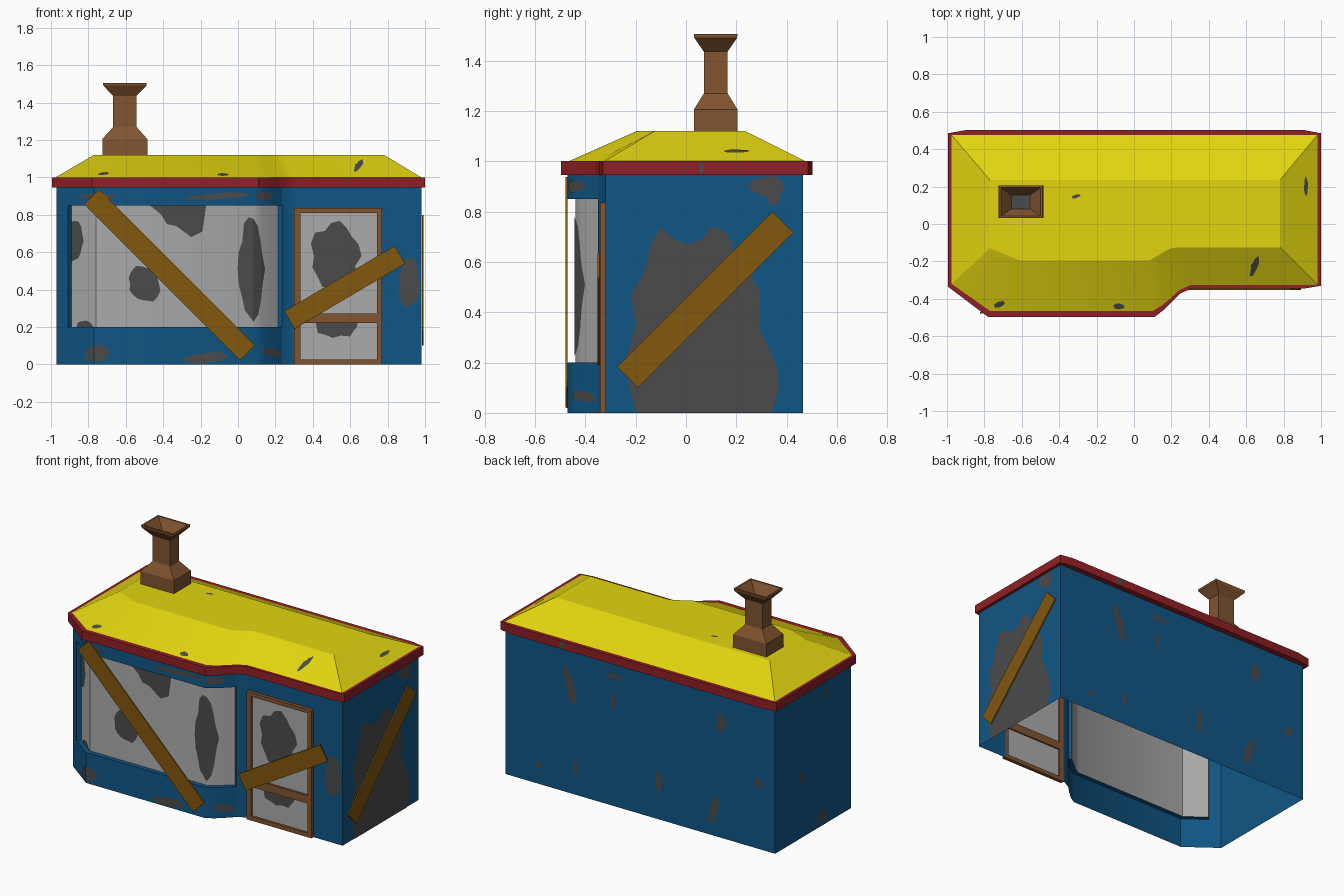
import bpy, bmesh, math, random
from mathutils import Vector

if "Cube" in bpy.data.objects:
    bpy.data.objects.remove(bpy.data.objects["Cube"])

random.seed(4)


def material(name, rgb):
    m = bpy.data.materials.new(name)
    m.diffuse_color = (*rgb, 1)
    m.use_nodes = True
    m.node_tree.nodes["Principled BSDF"].inputs["Base Color"].default_value = m.diffuse_color
    return m


BLUE = material("blue_paint", (.005, .093, .235))
YELLOW = material("yellow_roof", (.76, .66, .005))
RED = material("red_trim", (.28, .014, .018))
GLASS = material("grey_glass", (.41, .41, .41))
DARK = material("dark_patches", (.07, .07, .07))
PLANK = material("plank_wood", (.223, .095, .004))
BROWN = material("brown_wood", (.223, .089, .03))


def finish(name, bm, mat, smooth=None, recalc=True):
    bmesh.ops.remove_doubles(bm, verts=bm.verts, dist=1e-4)
    if recalc:
        bmesh.ops.recalc_face_normals(bm, faces=bm.faces)
    me = bpy.data.meshes.new(name)
    bm.to_mesh(me)
    bm.free()
    me.materials.append(mat)
    if smooth:
        me.shade_smooth()
        me.set_sharp_from_angle(angle=math.radians(smooth))
    ob = bpy.data.objects.new(name, me)
    bpy.context.collection.objects.link(ob)
    return ob


def loft(bm, loops, closed=True, cap=False):
    rows = [[bm.verts.new(p) for p in lp] for lp in loops]
    n = len(rows[0])
    for a, b in zip(rows, rows[1:]):
        for i in range(n if closed else n - 1):
            j = (i + 1) % n
            bm.faces.new((a[i], a[j], b[j], b[i]))
    if cap:
        bm.faces.new(rows[-1])


def at(path, z):
    return [(x, y, z) for x, y in path]


def strip(bm, path, z0, z1):
    loft(bm, [at(path, z0), at(path, z1)], closed=False)


def box(bm, lo, hi):
    r = [(lo[0], lo[1]), (hi[0], lo[1]), (hi[0], hi[1]), (lo[0], hi[1])]
    loft(bm, [at(r, lo[2]), at(r, hi[2])], cap=True)
    bm.faces.new([bm.verts.new(p) for p in reversed(at(r, lo[2]))])


# Matching plan outlines, anticlockwise from the front left corner
wall = [(-.97, -.32), (-.77, -.47), (.09, -.47), (.14, -.44), (.19, -.395), (.235, -.35), (.29, -.32),
        (.9, -.32), (.98, -.32), (.98, .465), (.9, .465), (-.9, .465), (-.97, .465)]
rim = [(-.995, -.335), (-.78, -.497), (.11, -.497), (.165, -.455), (.21, -.41), (.25, -.37), (.31, -.345),
       (.91, -.345), (1, -.33), (1, .485), (.91, .502), (-.9, .502), (-.995, .485)]
eave = [(-.975, -.32), (-.77, -.465), (.1, -.465), (.15, -.435), (.2, -.395), (.24, -.355), (.3, -.327),
        (.9, -.325), (.98, -.325), (.98, .475), (.9, .475), (-.9, .475), (-.975, .475)]
ridge = [(-.77, -.13), (-.61, -.195), (.08, -.195), (.125, -.17), (.165, -.145), (.2, -.13), (.24, -.125),
         (.7, -.125), (.78, -.125), (.78, .235), (.7, .235), (-.7, .235), (-.77, .235)]
opening = [(-.91, -.365)] + wall[1:6]
pane = [(-.89, -.345), (-.76, -.44), (.08, -.44), (.125, -.415), (.17, -.375), (.215, -.34)]
TOP = .945

# Walls: open shell with window recess and door opening
bm = bmesh.new()
strip(bm, wall[8:] + wall[:1], 0, TOP)
strip(bm, [wall[0], opening[0]], 0, TOP)
strip(bm, opening, 0, .2)
strip(bm, opening, .85, TOP)
strip(bm, [wall[5], wall[6], (.30, -.32)], 0, TOP)
strip(bm, [(.30, -.32), (.77, -.32)], .835, TOP)
strip(bm, [(.77, -.32), wall[8]], 0, TOP)
for z in (.2, .85):
    loft(bm, [at(opening, z), at(pane, z)], closed=False)
for k in (0, -1):
    strip(bm, [opening[k], pane[k]], .2, .85)
finish("walls", bm, BLUE, 34)

# Shop window
bm = bmesh.new()
strip(bm, pane, .2, .85)
finish("bay_window", bm, GLASS, 34, recalc=False)

# Roof and its red edge
bm = bmesh.new()
loft(bm, [at(eave, 1.0), at(ridge, 1.12)], cap=True)
finish("roof", bm, YELLOW, 16)
bm = bmesh.new()
loft(bm, [at(wall, TOP), at(rim, TOP), at(rim, 1.0), at(eave, 1.0)])
finish("roof_edge", bm, RED, 34)

# Chimney with flared, hollow top
def rect(z, hx, hy, cx=-.605, cy=.118):
    return [(cx + sx * hx, cy + sy * hy, z) for sx, sy in ((-1, -1), (1, -1), (1, 1), (-1, 1))]


bm = bmesh.new()
loft(bm, [rect(*p) for p in ((1.11, .12, .087), (1.205, .12, .087), (1.27, .062, .047), (1.435, .062, .047),
                             (1.49, .115, .085), (1.505, .117, .087), (1.505, .106, .076), (1.44, .05, .037))])
finish("chimney", bm, BROWN)
bm = bmesh.new()
bm.faces.new([bm.verts.new(p) for p in rect(1.441, .05, .037)])
finish("flue", bm, DARK, recalc=False)

# Door frame and panes
bm = bmesh.new()
for x0, x1, z0, z1 in ((.30, .333, 0, .835), (.742, .77, 0, .835), (.333, .742, .81, .835),
                       (.333, .742, .22, .272), (.333, .742, 0, .027)):
    box(bm, (x0, -.342, z0), (x1, -.318, z1))
finish("door_frame", bm, BROWN)
bm = bmesh.new()
strip(bm, [(.32, -.328), (.755, -.328)], .015, .82)
finish("door_panes", bm, GLASS, recalc=False)


# Planks nailed across the window, door and right wall
def plank(name, a, b, width, place):
    a, b = Vector(a), Vector(b)
    d = (b - a).normalized()
    n = Vector((-d.y, d.x)) * width / 2
    pts = [a - n, b - n, b + n, a + n]
    bm = bmesh.new()
    loft(bm, [[place(p.x, p.y, h) for p in pts] for h in (0, .008)], cap=True)
    finish(name, bm, PLANK)


plank("window_plank", (-.783, .897), (.05, .062), .113, lambda u, v, h: (u, -.471 - h, v))
plank("door_plank", (.275, .237), (.866, .586), .11, lambda u, v, h: (u, -.344 - h, v))
plank("side_plank", (-.233, .142), (.385, .758), .118, lambda u, v, h: (.984 + h, u, v))


# Peeling patches: ragged blobs projected onto a surface
def patches(name, shapes, place, cuts=(), clip=(-9, 9, -9, 9)):
    bm = bmesh.new()
    for s in shapes:
        if len(s) > 5:
            pts = s
        else:
            cx, cy, w, h, tilt = s
            n, t, pts = 18, math.radians(tilt), []
            for i in range(n):
                a, r = i * math.tau / n, random.uniform(.85, 1.12) / 2
                x, y = math.cos(a) * w * r, math.sin(a) * h * r
                pts.append((cx + x * math.cos(t) - y * math.sin(t), cy + x * math.sin(t) + y * math.cos(t)))
        bm.faces.new([bm.verts.new((u, v, 0)) for u, v in pts])
    bmesh.ops.triangulate(bm, faces=bm.faces[:])
    planes = [((u, 0, 0), (1, 0, 0), None) for u in cuts]
    planes += [((clip[0], 0, 0), (-1, 0, 0), 1), ((clip[1], 0, 0), (1, 0, 0), 1),
               ((0, clip[2], 0), (0, -1, 0), 1), ((0, clip[3], 0), (0, 1, 0), 1)]
    for co, no, clear in planes:
        bmesh.ops.bisect_plane(bm, geom=bm.verts[:] + bm.edges[:] + bm.faces[:], plane_co=co,
                               plane_no=no, clear_outer=bool(clear))
    for v in bm.verts:
        v.co = place(v.co.x, v.co.y)
    finish(name, bm, DARK, recalc=False)


def follow(path):
    def place(u, v):
        for (x0, y0), (x1, y1) in zip(path, path[1:]):
            if u <= x1 + 1e-6:
                break
        return (u, y0 + (y1 - y0) * (u - x0) / (x1 - x0) - .004, v)
    return place


patches("window_patches", [
    [(-.47, .85), (-.41, .8), (-.38, .75), (-.33, .74), (-.25, .68), (-.19, .71), (-.17, .85)],
    (-.5, .43, .17, .2, 0), (.07, .51, .14, .52, 0), (-.88, .66, .1, .22, 0), (-.82, .2, .09, .07, 0)],
    follow(pane), [p[0] for p in pane], (-.89, .215, .2, .85))
patches("front_patches", [
    (-.75, .06, .14, .08, 10), (-.17, .035, .25, .06, 4), (.18, .065, .1, .045, -10), (-.75, .9, .2, .03, 0),
    (-.1, .9, .35, .03, 4), (.14, .9, .09, .05, 0), (.915, .43, .11, .27, 0)],
    follow(wall[:9]), [p[0] for p in wall[:9]], (-.97, .98, 0, .94))
patches("door_patches", [(.52, .58, .26, .36, 0)], lambda u, v: (u, -.332, v))
patches("lower_door_patch", [(.53, .22, .25, .15, 0)], lambda u, v: (u, -.332, v), (), (.34, .74, .03, .22))
patches("right_patches", [
    [(-.2, 0), (.34, 0), (.37, .1), (.36, .19), (.29, .34), (.295, .48), (.25, .56), (.19, .6), (.18, .68),
     (.15, .725), (.1, .74), (.06, .685), (0, .67), (-.06, .7), (-.1, .74), (-.14, .67), (-.17, .55),
     (-.22, .47), (-.2, .35), (-.235, .22), (-.225, .1)],
    (.32, .9, .14, .08, 0), (.35, .85, .05, .05, 0)],
    lambda u, v: (.983, u, v), (), (-.32, .465, 0, .94))
patches("back_patches", [
    (.51, .7, .06, .27, -15), (.19, .85, .12, .03, 0), (.2, .68, .03, .12, 0), (-.58, .75, .06, .13, 0),
    (.74, .12, .04, .05, 0), (-.13, .24, .04, .15, 0), (-.53, .17, .06, .19, 15), (-.85, .43, .05, .06, 0),
    (.47, .18, .03, .1, 0)], lambda u, v: (u, .469, v))
patches("left_patches", [(-.02, .06, .1, .08, 0), (-.05, .85, .05, .06, 0), (.2, .4, .04, .08, 0)],
        lambda u, v: (-.974, u, v))
patches("roof_front_patches", [(.645, -.225, .035, .11, -22)], lambda u, v: (u, v, 1.004 + (v + .325) * .6))
patches("roof_bay_patches", [(-.72, -.43, .06, .03, 20), (-.08, -.44, .06, .03, 0)],
        lambda u, v: (u, v, 1.004 + (v + .465) * .444))
patches("roof_side_patch", [(.92, .2, .02, .11, 0)], lambda u, v: (u, v, 1.004 + (.98 - u) * .6))
patches("roof_top_patch", [(-.31, .148, .05, .018, 15)], lambda u, v: (u, v, 1.123))
patches("edge_back_patch", [(.54, .972, .05, .05, 0)], lambda u, v: (u, .505, v))
patches("edge_right_patch", [(.06, .972, .02, .05, 0)], lambda u, v: (1.002, u, v))
